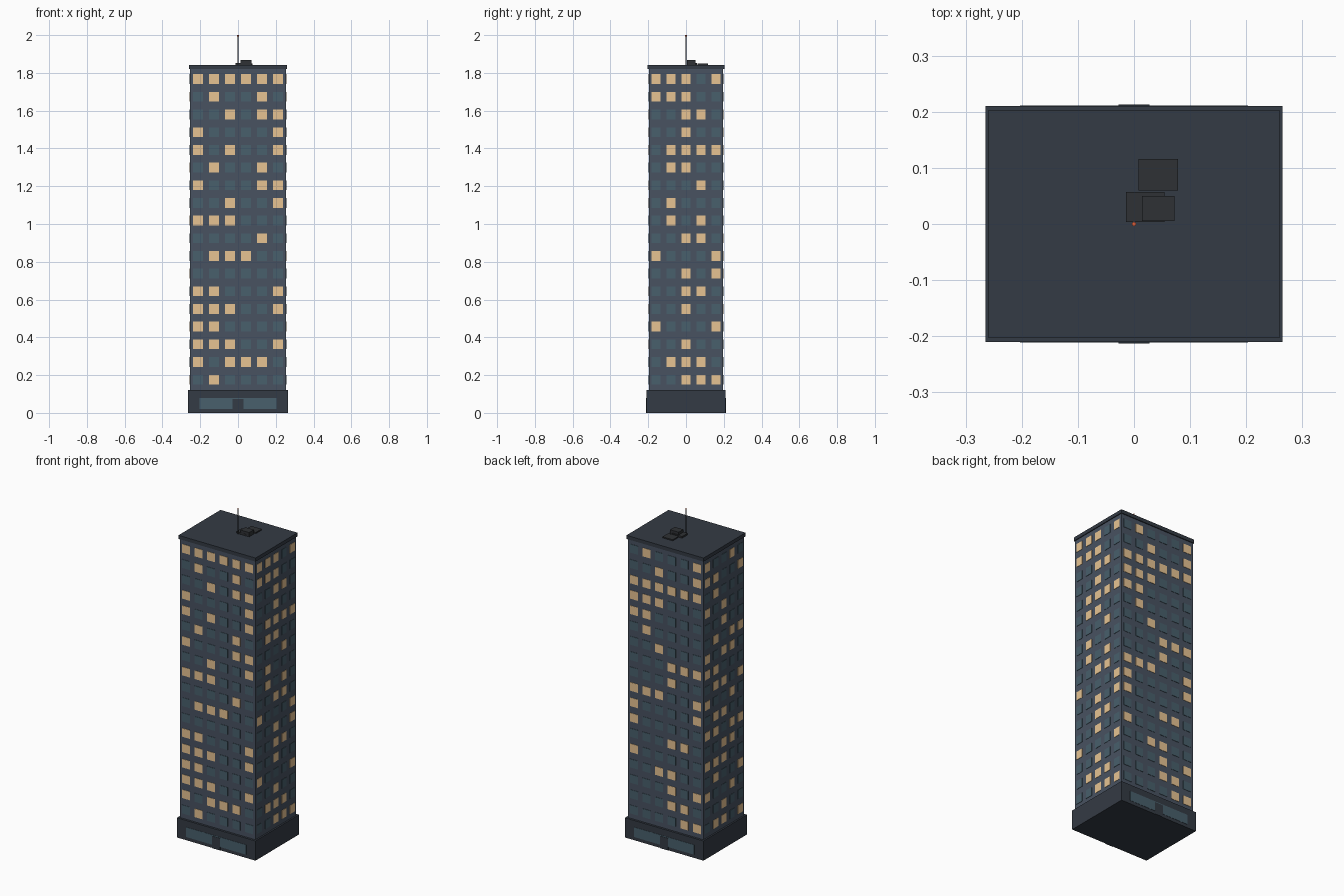
import bpy, bmesh
from mathutils import Matrix, Vector


def material(name, rgb):
    m = bpy.data.materials.new(name)
    m.diffuse_color = (*rgb, 1)
    return m


WALL = material("wall", (0.065, 0.085, 0.12))
DARK = material("dark_stone", (0.034, 0.043, 0.058))
GREY = material("roof_metal", (0.028, 0.031, 0.035))
GLASS = material("glass", (0.065, 0.115, 0.15))
LIT = material("lit_glass", (0.80, 0.55, 0.29))
RED = material("beacon", (0.8, 0.12, 0.04))


def add_box(bm, lo, hi):
    lo, hi = Vector(lo), Vector(hi)
    bmesh.ops.create_cube(bm, size=1, matrix=Matrix.Translation((lo + hi) / 2)
                          @ Matrix.Diagonal((*(hi - lo), 1)))


def finish(name, bm, mat):
    me = bpy.data.meshes.new(name)
    bm.to_mesh(me)
    bm.free()
    me.materials.append(mat)
    ob = bpy.data.objects.new(name, me)
    bpy.context.collection.objects.link(ob)
    return ob


def box(name, lo, hi, mat):
    bm = bmesh.new()
    add_box(bm, lo, hi)
    return finish(name, bm, mat)


def rod(name, z0, z1, r, mat, sides=8):
    bm = bmesh.new()
    bmesh.ops.create_cone(bm, cap_ends=True, segments=sides, radius1=r, radius2=r,
                          depth=z1 - z0, matrix=Matrix.Translation((0, 0, (z0 + z1) / 2)))
    return finish(name, bm, mat)


# Main masses
box("podium", (-0.265, -0.21, 0), (0.265, 0.21, 0.12), DARK)
box("tower", (-0.255, -0.197, 0.12), (0.255, 0.197, 1.82), WALL)
box("roof_slab", (-0.26, -0.2025, 1.82), (0.26, 0.2025, 1.842), DARK)

# Lobby glazing and doors on front and back
for side, s in (("front", -1), ("back", 1)):
    for part, w, z0, z1, out, mat in (("lobby_glass", 0.203, 0.02, 0.08, 0.2115, GLASS),
                                      ("door", 0.028, 0.0, 0.074, 0.213, DARK)):
        y0, y1 = sorted((s * 0.205, s * out))
        box(f"{side}_{part}", (-w, y0, z0), (w, y1, z1), mat)

# Windows: one string per storey from the top, 1 = lit, seen from outside
FRONT = """111111 010010 001011 100001 101001 010010 100011 001001 111000
000010 011100 000000 110001 111001 110000 111001 101110 010000"""
RIGHT = """11101 11100 00110 00100 01111 01100 00010 01000 01010
00110 10001 00101 00110 00100 10001 00100 01110 00111"""
BACK = """010001 001001 111111 111000 110000 010000 001000 000111 000100
111001 100001 100000 000110 100000 001100 000101 000110 000011"""
LEFT = """10010 11001 01000 10100 00100 01011 10110 11000 01101
10010 01100 11011 00110 11100 01001 10010 00100 01101"""


def windows(side, rows, quarter_turns, wall, pitch, width):
    lit, dark = bmesh.new(), bmesh.new()
    for r, row in enumerate(rows.split()):
        z = 1.767 - r * 0.0936
        for c, flag in enumerate(row):
            x = (c - (len(row) - 1) / 2) * pitch
            add_box(lit if flag == "1" else dark,
                    (x - width / 2, -wall - 0.002, z - 0.026),
                    (x + width / 2, -wall + 0.004, z + 0.026))
    turn = Matrix.Rotation(quarter_turns * 1.57079633, 4, "Z")
    for name, bm, mat in (("lit", lit, LIT), ("dark", dark, GLASS)):
        bm.transform(turn)
        finish(f"{side}_{name}_windows", bm, mat)


windows("front", FRONT, 0, 0.255 - 0.058, 0.085, 0.053)
windows("right", RIGHT, 1, 0.255, 0.079, 0.047)
windows("back", BACK, 2, 0.197, 0.085, 0.053)
windows("left", LEFT, 3, 0.255, 0.079, 0.047)

# Rooftop plant
box("roof_unit_low", (-0.014, 0.004, 1.84), (0.054, 0.057, 1.852), GREY)
box("roof_unit_tall", (0.014, 0.005, 1.84), (0.072, 0.05, 1.868), GREY)
box("roof_unit_rear", (0.008, 0.06, 1.84), (0.078, 0.116, 1.849), GREY)

# Mast with beacon
rod("mast", 1.84, 1.993, 0.003, GREY)
rod("beacon", 1.992, 2.0, 0.004, RED)
